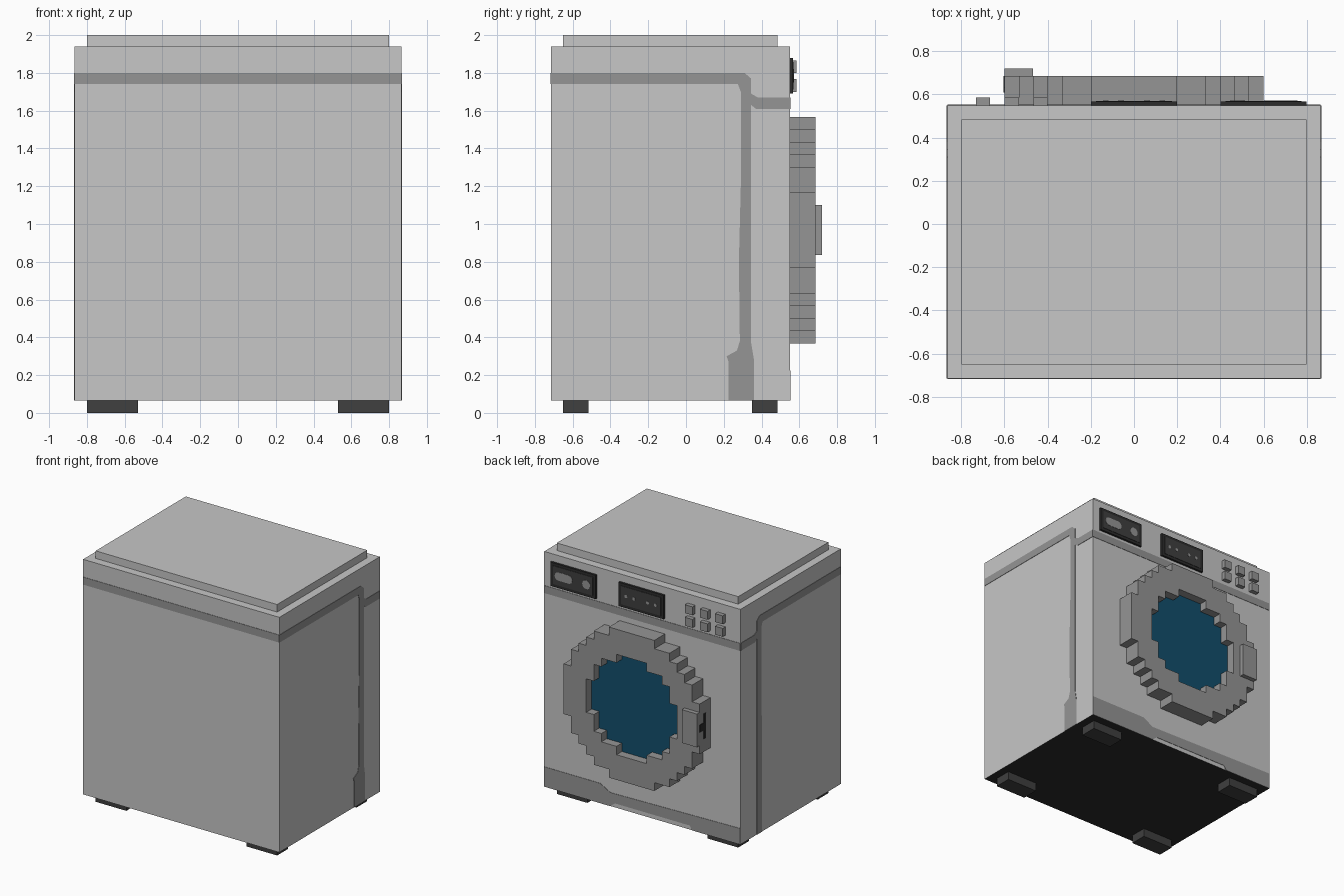
import bpy, bmesh, math
from mathutils import Vector

cube = bpy.data.objects.get("Cube")
if cube:
    bpy.data.objects.remove(cube, do_unlink=True)


def material(name, rgb):
    m = bpy.data.materials.new(name)
    m.use_nodes = True
    m.diffuse_color = (*rgb, 1)
    m.node_tree.nodes["Principled BSDF"].inputs["Base Color"].default_value = (*rgb, 1)
    return m


LIGHT = material("light grey enamel", (0.57, 0.57, 0.57))
GREY = material("mid grey", (0.3, 0.3, 0.3))
DARK = material("charcoal", (0.05, 0.05, 0.05))
BLACK = material("near black", (0.025, 0.025, 0.025))
BLUE = material("deep blue glass", (0.006, 0.076, 0.15))

U = 1 / 15              # block size of the stepped parts
FRONT, BACK, SIDE = -0.715, 0.55, 0.865
BASE, TOP = U, 1.94


def finish(name, bm, *mats):
    bmesh.ops.recalc_face_normals(bm, faces=bm.faces)
    me = bpy.data.meshes.new(name)
    bm.to_mesh(me)
    bm.free()
    for m in mats:
        me.materials.append(m)
    ob = bpy.data.objects.new(name, me)
    bpy.context.collection.objects.link(ob)
    return ob


def box(name, x, y, z, *mats):
    bm = bmesh.new()
    bmesh.ops.create_cube(bm, size=1)
    for v in bm.verts:
        v.co = [(r[0] + r[1]) / 2 + c * (r[1] - r[0]) for c, r in zip(v.co, (x, y, z))]
    return finish(name, bm, *mats)


def extrude(bm, offset):
    new = bmesh.ops.extrude_face_region(bm, geom=bm.faces[:])["geom"]
    verts = [g for g in new if isinstance(g, bmesh.types.BMVert)]
    bmesh.ops.translate(bm, verts=verts, vec=Vector(offset))


def plate(name, outline, mat, place, offset):
    """Thin painted plate; place maps outline points onto a wall."""
    bm = bmesh.new()
    bm.faces.new([bm.verts.new(place(a, b)) for a, b in outline])
    extrude(bm, offset)
    return finish(name, bm, mat)


def back_plate(name, outline, mat, y=BACK, thick=0.003):
    return plate(name, outline, mat, lambda a, b: (a, y, b), (0, thick, 0))


def rect(x0, x1, z0, z1):
    return [(x0, z0), (x1, z0), (x1, z1), (x0, z1)]


def pill(cx, cz, half, r, steps=8):
    """Outline of a round-ended bar (a disc when half is 0)."""
    pts = []
    for end in (1, -1):
        for i in range(steps + 1):
            a = math.pi * (i / steps - 0.5)
            pts.append((cx + end * (half + r * math.cos(a)), cz + end * r * math.sin(a)))
    return pts


def stepped_disc(name, outer, inner, y0, y1, mat):
    """Disc of blocks; outer and inner list half widths per row from the middle."""
    bm = bmesh.new()
    n = len(outer)
    for row in range(-n, n):
        k = row if row >= 0 else -row - 1
        hole = inner[k] if k < len(inner) else 0
        for col in range(-outer[k], outer[k]):
            if -hole <= col < hole:
                continue
            cell = rect(col * U, (col + 1) * U, row * U, (row + 1) * U)
            bm.faces.new([bm.verts.new((a, y0, b + DOOR_Z)) for a, b in cell])
    bmesh.ops.remove_doubles(bm, verts=bm.verts, dist=0.001)
    extrude(bm, (0, y1 - y0, 0))
    bmesh.ops.recalc_face_normals(bm, faces=bm.faces)
    bmesh.ops.dissolve_limit(bm, angle_limit=0.02, verts=bm.verts, edges=bm.edges)
    return finish(name, bm, mat)


# Cabinet with a dark underside, lid and feet
body = box("cabinet", (-SIDE, SIDE), (FRONT, BACK), (BASE, TOP), LIGHT, BLACK)
for p in body.data.polygons:
    p.material_index = 1 if p.normal.z < -0.5 else 0
box("lid", (-0.8, 0.8), (-0.65, 0.485), (TOP, 2), LIGHT)
for s, side in ((1, "left"), (-1, "right")):
    for y0, end in ((-0.65, "front"), (0.35, "back")):
        box(f"{side}_{end}_foot", sorted((s * 0.53, s * 0.8)), (y0, y0 + 0.135), (0, BASE), DARK)

# Painted bands round the cabinet
plate("front_band", rect(-SIDE, SIDE, 1.74, 1.8), GREY,
      lambda a, b: (a, FRONT, b), (0, -0.003, 0))
upper = [(0.29, 1.7), (0.275, 1.74), (FRONT, 1.74), (FRONT, 1.8), (0.31, 1.8), (0.345, 1.77),
         (0.345, 1.69), (0.38, 1.67), (BACK, 1.67), (BACK, 1.61), (0.37, 1.61), (0.345, 1.63)]
flare = [(0.345, 0.37), (0.36, 0.28), (0.36, BASE), (0.225, BASE), (0.225, 0.27),
         (0.215, 0.3), (0.27, 0.33), (0.285, 0.38), (0.28, 0.8), (0.29, 1.2)]
straight = [(0.345, BASE), (0.28, BASE)]
plate("left_side_band", upper + flare, GREY, lambda a, b: (SIDE, a, b), (0.003, 0, 0))
plate("right_side_band", upper + straight, GREY, lambda a, b: (-SIDE, a, b), (-0.003, 0, 0))
back_plate("back_upper_band", rect(-SIDE, SIDE, 1.61, 1.67), GREY)
back_plate("back_lower_band", [(SIDE, BASE), (SIDE, 0.225), (0.37, 0.225), (0.28, 0.175),
                               (-SIDE, 0.195), (-SIDE, BASE), (-0.44, BASE), (-0.42, 0.1),
                               (0.24, 0.1), (0.28, BASE)], GREY)

# Stepped round door with recessed glass
DOOR_Z = 14.5 * U
OUTER = [9, 9, 9, 8, 8, 7, 6, 5, 3]
INNER = [6, 6, 5, 5, 4, 2]
stepped_disc("door_ring", OUTER, INNER, BACK, 0.685, GREY)
stepped_disc("door_glass", INNER, [], BACK, 0.617, BLUE)
box("door_handle", (-0.6, -0.467), (0.685, 0.72), (0.835, 1.1), GREY)
for y0, y1, z0, z1 in ((0.61, 0.635, 0.87, 1.07), (0.635, 0.685, 0.94, 1.0)):
    box("latch_slot", (-0.604, -0.6), (y0, y1), (z0, z1), BLACK)

# Control panels with black rims and grey details
for x0, name in ((0.4, "dial"), (-0.2, "display")):
    x1 = x0 + 0.4
    box(f"{name}_panel", (x0, x1), (BACK, 0.567), (1.69, 1.88), BLACK)
    back_plate(f"{name}_face", rect(x0 + 0.025, x1 - 0.025, 1.712, 1.858), DARK, 0.567)
back_plate("dial_bar", pill(0.68, 1.785, 0.045, 0.033), GREY, 0.57, 0.002)
back_plate("dial_knob", pill(0.48, 1.785, 0, 0.035), GREY, 0.57, 0.002)
for x in (0.13, 0.06, -0.06, -0.13):
    back_plate("display_light", pill(x, 1.785, 0, 0.013), GREY, 0.57, 0.002)

# Push buttons
for col in range(3):
    for z in (1.7, 1.8):
        x = -0.733 + col * 2 * U
        box("push_button", (x, x + U), (BACK, 0.585), (z, z + U), GREY)
